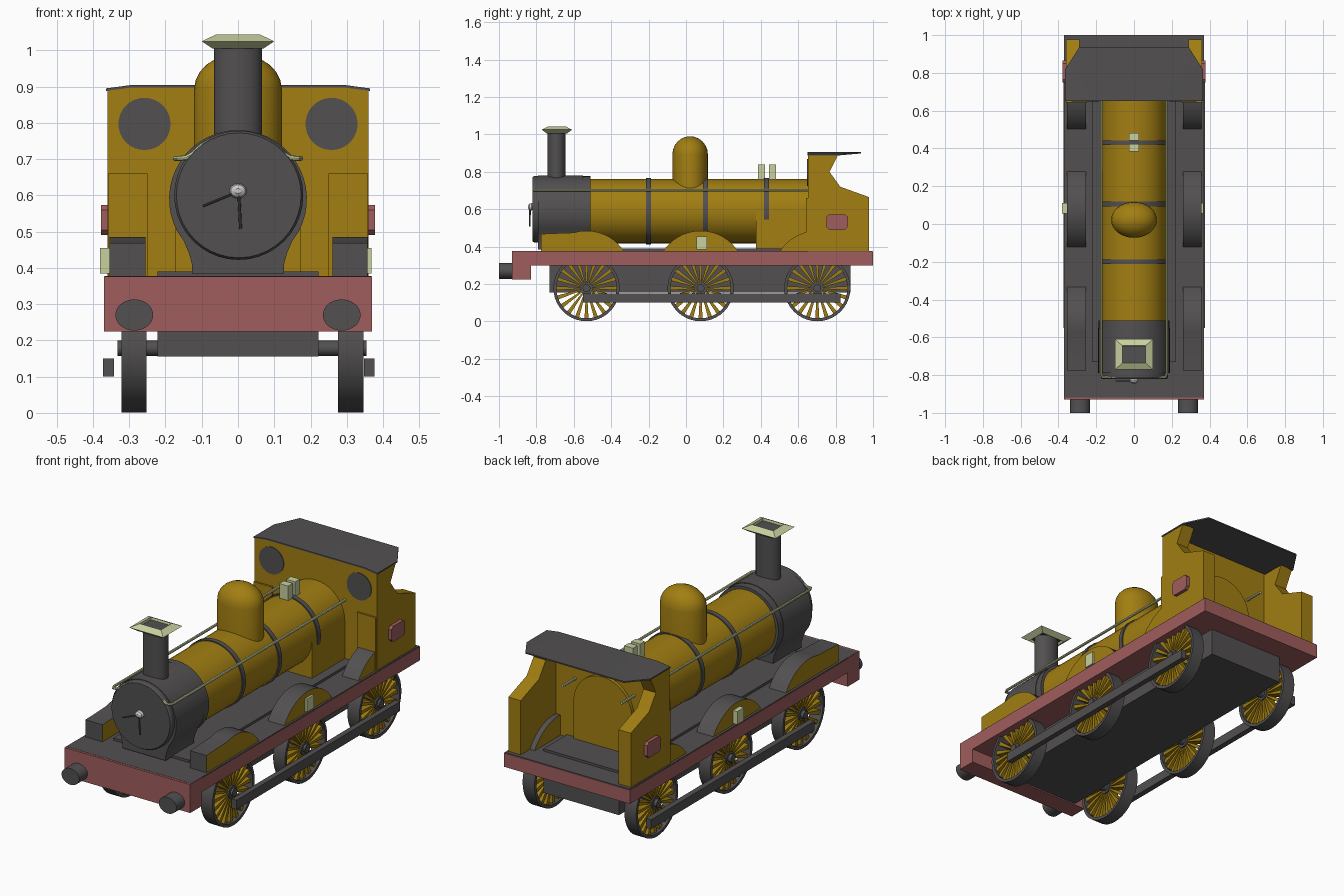
import bpy, bmesh
from math import sin, cos, pi, radians

if "Cube" in bpy.data.objects:
    bpy.data.objects.remove(bpy.data.objects["Cube"])


def material(name, rgb):
    m = bpy.data.materials.new(name)
    m.diffuse_color = (*rgb, 1)
    m.use_nodes = True
    m.node_tree.nodes["Principled BSDF"].inputs["Base Color"].default_value = m.diffuse_color
    return m


GOLD = material("gold_paint", (0.36, 0.21, 0.006))
GREY = material("dark_grey", (0.085, 0.08, 0.08))
RED = material("dull_red", (0.35, 0.11, 0.11))
PALE = material("pale_brass", (0.58, 0.63, 0.34))
WHITE = material("pale_knob", (0.7, 0.7, 0.7))


def loft(name, rings, mat, cap_mat=None, closed=False):
    """Join equal-sized rings of points; cap the ends or close the loop."""
    bm = bmesh.new()
    vs = [[bm.verts.new(p) for p in r] for r in rings]
    n = len(vs[0])
    pairs = list(zip(vs, vs[1:])) + ([(vs[-1], vs[0])] if closed else [])
    for a, b in pairs:
        for i in range(n):
            j = (i + 1) % n
            bm.faces.new((a[i], a[j], b[j], b[i]))
    if not closed:
        for ring in (vs[0], vs[-1]):
            bm.faces.new(ring).material_index = 1 if cap_mat else 0
    bmesh.ops.recalc_face_normals(bm, faces=bm.faces)
    me = bpy.data.meshes.new(name)
    bm.to_mesh(me)
    bm.free()
    me.materials.append(mat)
    if cap_mat:
        me.materials.append(cap_mat)
    ob = bpy.data.objects.new(name, me)
    bpy.context.collection.objects.link(ob)
    return ob


def place(axis, p, d):
    return {"x": (d, p[0], p[1]), "y": (p[0], d, p[1]), "z": (p[0], p[1], d)}[axis]


def prism(name, pts, axis, a, b, mat, cap_mat=None):
    return loft(name, [[place(axis, p, d) for p in pts] for d in (a, b)], mat, cap_mat)


def box(name, x, y, z, mat):
    pts = [(x[0], y[0]), (x[1], y[0]), (x[1], y[1]), (x[0], y[1])]
    return prism(name, pts, "z", z[0], z[1], mat)


def ellipse(cx, cy, rx, ry=None, n=32, a0=0, a1=360):
    full = a1 - a0 == 360
    k = n if full else n - 1
    ry = ry or rx
    return [(cx + rx * cos(radians(a0 + (a1 - a0) * i / k)),
             cy + ry * sin(radians(a0 + (a1 - a0) * i / k))) for i in range(n)]


def pipe(name, pts, r, mat):
    cu = bpy.data.curves.new(name, "CURVE")
    cu.dimensions = "3D"
    cu.bevel_depth = r
    cu.bevel_resolution = 2
    cu.use_fill_caps = True
    sp = cu.splines.new("POLY")
    sp.points.add(len(pts) - 1)
    for q, p in zip(sp.points, pts):
        q.co = (*p, 1)
    cu.materials.append(mat)
    ob = bpy.data.objects.new(name, cu)
    bpy.context.collection.objects.link(ob)


# Frame, running plate and front beam
box("running_plate", (-.37, .37), (-.92, 1), (.30, .373), RED)
box("deck", (-.368, .368), (-.918, .998), (.37, .377), GREY)
box("front_beam", (-.37, .37), (-.93, -.83), (.225, .376), RED)
box("chassis", (-.222, .222), (-.73, .88), (.155, .39), GREY)
for s in (-1, 1):
    prism("buffer", ellipse(s * .286, .27, .052, .043), "y", -1, -.92, GREY)

# Wheels, axles and coupling rods
WHEEL_Y = (-.532, .078, .702)
WZ = .178
for y in WHEEL_Y:
    prism("axle", ellipse(y, WZ, .021, n=16), "x", -.333, .354, GREY)
    for x0, x1 in ((-.322, -.253), (.276, .346)):
        section = [(.177, x0), (.177, x1), (.161, x1), (.161, x0)]
        loft("tyre", [[(x, y + r * cos(t), WZ + r * sin(t)) for r, x in section]
                      for t in [2 * pi * i / 40 for i in range(40)]], GREY, closed=True)
        prism("hub", ellipse(y, WZ, .034, n=20), "x", x0 + .006, x1 - .004, GREY)
        for i in range(20):
            t = 2 * pi * i / 20
            rings = []
            for r, w in ((.02, .003), (.165, .011)):
                rings.append([(x, y + r * cos(t) - w * k * sin(t), WZ + r * sin(t) + w * k * cos(t))
                              for x, k in ((x0 + .012, -1), (x1 - .012, -1),
                                           (x1 - .012, 1), (x0 + .012, 1))])
            loft("spoke", rings, GOLD)
for x in ((-.372, -.342), (.348, .377)):
    box("coupling_rod", x, (-.55, .825), (.10, .15), GREY)

# Splashers over the wheels, the front one with a box end
for x0, x1 in ((-.355, -.255), (.26, .357)):
    for k, y in enumerate(WHEEL_Y):
        arc = ellipse(y, .248, .237, n=18, a0=32.4, a1=147.6)
        if k == 0:
            arc = [p for p in arc if p[1] > .468 or p[0] > y] + [(-.775, .468), (-.775, .375)]
        prism("splasher", arc, "x", x0, x1, GREY, GOLD)
box("left_step_plate", (-.38, -.35), (.055, .112), (.385, .455), PALE)
box("right_step_plate", (.35, .368), (.055, .112), (.385, .455), PALE)

# Boiler, firebox and bands
CZ = .59
prism("boiler", ellipse(0, CZ, .172, n=40), "y", -.55, .70, GOLD)
box("firebox", (-.172, .172), (.375, .70), (.38, CZ), GOLD)
for y in (-.2, .105, .43):
    prism("boiler_band", ellipse(0, CZ, .178, n=40), "y", y - .013, y + .013, GREY)

# Smokebox with saddle, door and handles
saddle = [(.15, .475), (.135, .44), (.127, .41), (.127, .385)]
prof = saddle[::-1] + ellipse(0, CZ, .19, n=32, a0=-28, a1=208) + [(-x, z) for x, z in saddle]
prism("smokebox", prof, "y", -.79, -.55, GREY)
prism("smokebox_ring", ellipse(0, CZ, .187, n=40), "y", -.56, -.51, GREY)
loft("smokebox_door", [[(x, y, z) for x, z in ellipse(0.002, .60, r, n=40)]
                       for y, r in ((-.78, .178), (-.81, .178), (-.82, .172))], GREY)
loft("door_knob", [[(x, y, z) for x, z in ellipse(0, .612, r, r * .85, n=16)]
                   for y, r in ((-.815, .012), (-.825, .024), (-.837, .02), (-.845, .008))], WHITE)
pipe("door_handle_down", [(.002, -.835, .61), (.007, -.835, .508)], .004, GREY)
pipe("door_handle_side", [(0, -.832, .61), (-.097, -.832, .57)], .003, GREY)

# Chimney with a square flared cap
prism("chimney", ellipse(0, -.692, .066, .049), "z", .74, 1.015, GREY)
cap = []
for z, rx, ry in ((1.005, .07, .054), (1.025, .1, .081), (1.043, .062, .046), (1.02, .058, .042)):
    cap.append([(sx * rx, -.69 + sy * ry, z) for sx, sy in ((-1, -1), (1, -1), (1, 1), (-1, 1))])
loft("chimney_cap", cap, PALE, closed=True)
box("chimney_opening", (-.06, .06), (-.734, -.646), (1.012, 1.03), GREY)

# Dome and safety valves
levels = [(.70, 1)] + [(.893 + .097 * sin(radians(a)), cos(radians(a)))
                       for a in (0, 15, 30, 45, 60, 75, 86)]
loft("dome", [[(x, y, z) for x, y in ellipse(0, .022, .121 * k, .095 * k)]
              for z, k in levels], GOLD)
for y in (.384, .443):
    box("safety_valve", (-.026, .026), (y, y + .039), (.74, .838), PALE)

# Handrail running round the smokebox front
half = [(.173, .79, .702), (.173, -.795, .702), (.165, -.812, .702), (.145, -.812, .703),
        (.125, -.812, .714), (.1, -.812, .737), (.07, -.812, .752), (.035, -.812, .761)]
pipe("handrail", half + [(0, -.812, .764)] + [(-x, y, z) for x, y, z in half[::-1]], .007, PALE)

# Cab
prism("cab_front", [(-.36, .375), (.36, .375), (.36, .89), (.29, .90), (-.29, .90), (-.36, .89)],
      "y", .652, .682, GOLD)
side = [(.655, .375), (.978, .375), (.978, .665), (.825, .72), (.767, .80), (.815, .893), (.655, .893)]
for s in (-1, 1):
    prism("cab_side", side, "x", s * .288, s * .36, GOLD)
    box("cab_front_panel", sorted((s * .25, s * .359)), (.642, .66), (.375, .66), GOLD)
    prism("cab_window", ellipse(s * .258, .797, .072), "y", .648, .66, GREY)
    plate = [(.75, .505), (.765, .49), (.85, .49), (.865, .505),
             (.865, .56), (.85, .573), (.765, .573), (.75, .56)]
    prism("side_plate", plate, "x", s * .35, s * .378, RED)
loft("cab_roof", [[(x, .65, z), (x, y, z), (x, y, z + .007), (x, .65, z + .007)]
                  for x, y, z in ((-.364, .82, .888), (-.29, .935, .898),
                                  (.29, .935, .898), (.364, .82, .888))], GREY)

# Turn pipes into meshes and smooth the round parts
bpy.ops.object.select_all(action="SELECT")
bpy.context.view_layer.objects.active = bpy.data.objects["handrail"]
bpy.ops.object.convert(target="MESH")
bpy.ops.object.select_all(action="SELECT")
bpy.ops.object.shade_smooth_by_angle(angle=radians(30))
